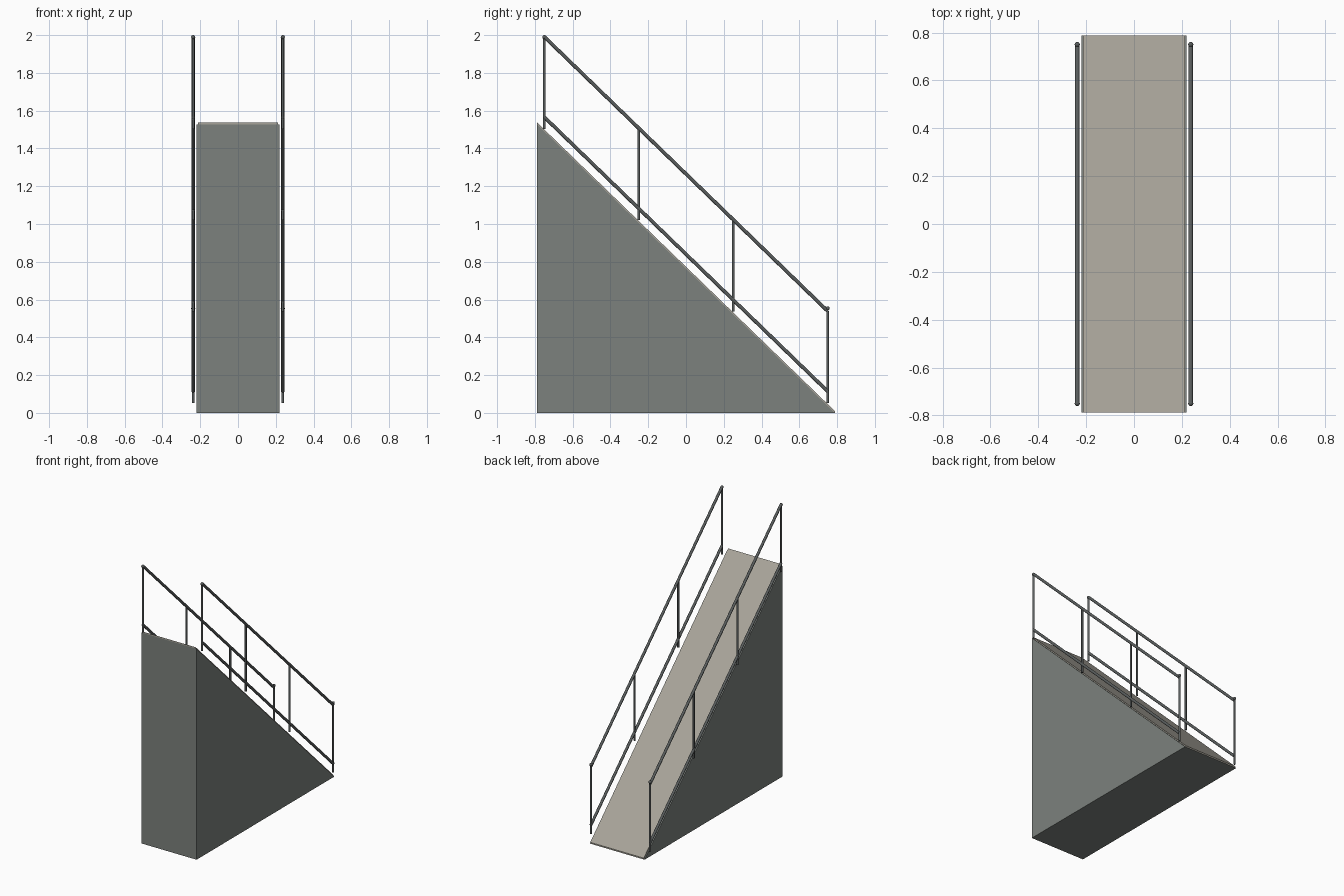
import bpy
import bmesh
from mathutils import Vector

cube = bpy.data.objects.get("Cube")
if cube:
    bpy.data.objects.remove(cube, do_unlink=True)


def material(name, rgb):
    m = bpy.data.materials.new(name)
    m.use_nodes = True
    m.diffuse_color = (*rgb, 1)
    m.node_tree.nodes["Principled BSDF"].inputs["Base Color"].default_value = (*rgb, 1)
    return m


concrete = material("grey green concrete", (0.20, 0.22, 0.205))
walkway = material("beige walkway", (0.39, 0.37, 0.32))
metal = material("dark metal", (0.10, 0.11, 0.11))


def finish(name, bm, mat):
    bmesh.ops.recalc_face_normals(bm, faces=bm.faces[:])
    mesh = bpy.data.meshes.new(name)
    bm.to_mesh(mesh)
    bm.free()
    mesh.materials.append(mat)
    obj = bpy.data.objects.new(name, mesh)
    bpy.context.collection.objects.link(obj)
    return obj


def extruded_profile(name, points, half_width, mat):
    """Side profile (y, z) extruded across x."""
    bm = bmesh.new()
    face = bm.faces.new([bm.verts.new((-half_width, y, z)) for y, z in points])
    out = bmesh.ops.extrude_face_region(bm, geom=[face])
    moved = [v for v in out["geom"] if isinstance(v, bmesh.types.BMVert)]
    bmesh.ops.translate(bm, vec=(2 * half_width, 0, 0), verts=moved)
    return finish(name, bm, mat)


def tube(name, start, end, radius):
    start, end = Vector(start), Vector(end)
    axis = end - start
    bm = bmesh.new()
    bmesh.ops.create_cone(bm, cap_ends=True, segments=12, radius1=radius,
                          radius2=radius, depth=axis.length)
    bm.transform(axis.to_track_quat("Z", "Y").to_matrix().to_4x4())
    bmesh.ops.translate(bm, vec=(start + end) / 2, verts=bm.verts[:])
    for f in bm.faces:
        f.smooth = len(f.verts) == 4
    return finish(name, bm, metal)


def knob(name, center, radius):
    bm = bmesh.new()
    bmesh.ops.create_uvsphere(bm, u_segments=12, v_segments=8, radius=radius)
    bmesh.ops.translate(bm, vec=center, verts=bm.verts[:])
    for f in bm.faces:
        f.smooth = True
    return finish(name, bm, metal)


# Ramp body and its thin walking surface
L, H = 0.788, 1.527
extruded_profile("ramp_body", [(-L, 0), (L, 0), (-L, H)], 0.22, concrete)
extruded_profile("ramp_surface", [(-L, H), (L, 0), (L, 0.01), (-L, H + 0.01)], 0.213, walkway)


def slope(y):
    return 0.775 - 0.968 * y


# Railings on both sides
END = 0.75
for side, x in (("left", 0.237), ("right", -0.237)):
    for rail, lift in (("top", 0.49), ("lower", 0.065)):
        tube(f"{side}_{rail}_rail", (x, -END, slope(-END) + lift),
             (x, END, slope(END) + lift), 0.0095)
    for i in range(4):
        y = -END + i * 0.5
        tube(f"{side}_post_{i + 1}", (x, y, slope(y) + 0.003), (x, y, slope(y) + 0.49), 0.007)
    knob(f"{side}_upper_knob", (x, -END, 1.989), 0.011)
    knob(f"{side}_lower_knob", (x, END, 0.553), 0.011)
